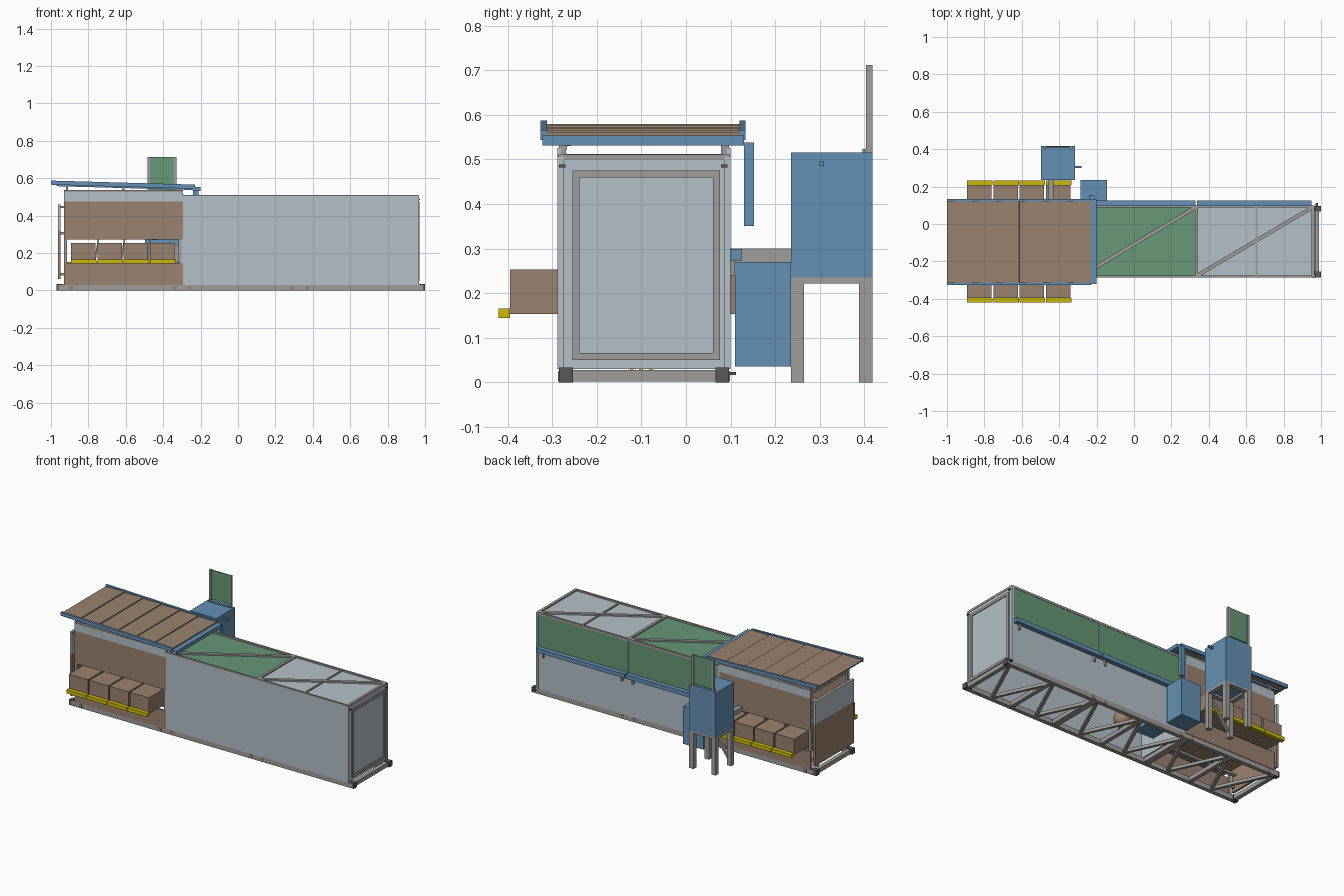
import bpy, bmesh, math
from mathutils import Vector, Matrix

if "Cube" in bpy.data.objects:
    bpy.data.objects.remove(bpy.data.objects["Cube"])


def material(name, rgb):
    m = bpy.data.materials.new(name)
    lin = [((c / 255 + 0.055) / 1.055) ** 2.4 if c > 10 else c / 3295 for c in rgb]
    m.diffuse_color = (*lin, 1)
    m.use_nodes = True
    m.node_tree.nodes["Principled BSDF"].inputs["Base Color"].default_value = m.diffuse_color
    return m


PALE = material("pale_grey", (180, 193, 200))
STEEL = material("steel_grey", (160, 158, 155))
BROWN = material("brown", (154, 130, 110))
BLUE = material("blue", (100, 144, 180))
GREEN = material("green", (102, 152, 118))
YELLOW = material("yellow", (206, 186, 5))
DARK = material("dark_grey", (88, 88, 88))


def make_object(name, bm, mat):
    me = bpy.data.meshes.new(name)
    bm.to_mesh(me)
    bm.free()
    me.materials.append(mat)
    ob = bpy.data.objects.new(name, me)
    bpy.context.collection.objects.link(ob)
    return ob


def box(name, xs, ys, zs, mat):
    bm = bmesh.new()
    size = [b - a for a, b in (xs, ys, zs)]
    mid = [(a + b) / 2 for a, b in (xs, ys, zs)]
    bmesh.ops.create_cube(bm, size=1, matrix=Matrix.Translation(mid) @ Matrix.Diagonal((*size, 1)))
    return make_object(name, bm, mat)


def beam(name, p, q, mat, w=0.016, h=0.016):
    p, q = Vector(p), Vector(q)
    d = (q - p).normalized()
    up = Vector((0, 0, 1)) if abs(d.z) < 0.9 else Vector((0, 1, 0))
    side = up.cross(d).normalized()
    up = d.cross(side)
    rot = Matrix((d, side, up)).transposed().to_4x4()
    bm = bmesh.new()
    bmesh.ops.create_cube(bm, size=1, matrix=Matrix.Translation((p + q) / 2) @ rot
                          @ Matrix.Diagonal(((q - p).length, w, h, 1)))
    return make_object(name, bm, mat)


Y0, Y1 = -0.285, 0.097      # container sides
XC, XE = -0.295, 0.963      # enclosed part
XL = -0.93                  # open end

# base frame with zigzag bracing and corner castings
for y in (Y0, Y1 - 0.025):
    box("base_rail", (-0.95, 0.98), (y, y + 0.025), (0, 0.03), STEEL)
for x in (-0.96, -0.64, -0.33, 0.0, 0.33, 0.65, 0.965):
    w = 0.04 if x in (-0.33, 0.33) else 0.025
    box("base_crossbeam", (x, x + w), (Y0, Y1), (0.002, 0.028), STEEL)
n = 12
for i in range(n):
    xa, xb = -0.94 + 1.9 * i / n, -0.94 + 1.9 * (i + 1) / n
    ya, yb = (Y0 + 0.02, Y1 - 0.02) if i % 2 else (Y1 - 0.02, Y0 + 0.02)
    beam("base_diagonal", (xa, ya, 0.016), (xb, yb, 0.016), STEEL, 0.018, 0.018)
for x in (-0.97, 0.963):
    for y in (Y0, Y1 - 0.031):
        box("corner_casting", (x, x + 0.037), (y, y + 0.031), (0, 0.033), DARK)
for x in (-0.9, -0.35, -0.27, 0.28, 0.36):
    for y in (Y0 - 0.002, Y1):
        box("base_lug", (x, x + 0.02), (y, y + 0.002), (0.003, 0.024), BROWN)
box("base_pin", (0.97, 0.985), (Y1, 0.112), (0.016, 0.023), DARK)

# enclosed part: walls, roof, end door
box("front_wall", (XC, XE), (Y0 - 0.002, Y0 + 0.008), (0.03, 0.505), PALE)
box("rear_wall_lower", (XC, XE), (Y1 - 0.008, Y1), (0.03, 0.285), PALE)
box("rear_wall_upper", (XC, XE), (Y1 - 0.008, Y1), (0.285, 0.497), GREEN)
box("partition", (XC, XC + 0.01), (Y0, Y1), (0.03, 0.505), PALE)
box("end_wall", (XE - 0.01, XE), (Y0, Y1), (0.03, 0.505), PALE)
box("roof_green", (XC, 0.333), (Y0, Y1), (0.494, 0.502), GREEN)
box("roof_pale", (0.333, XE), (Y0, Y1), (0.494, 0.502), PALE)
for y in (Y0 - 0.002, Y1 - 0.010):
    box("roof_rail", (XC, XE), (y, y + 0.012), (0.497, 0.511), STEEL)
for x in (XC, 0.325, XE - 0.014):
    box("roof_crossbeam", (x, x + 0.016), (Y0, Y1), (0.498, 0.511), STEEL)
box("roof_purlin", (0.65, 0.66), (Y0, Y1), (0.5, 0.508), STEEL)
beam("roof_brace", (-0.27, -0.27, 0.506), (0.33, 0.09, 0.506), STEEL, 0.02, 0.01)
beam("roof_brace", (0.34, -0.275, 0.506), (0.955, 0.09, 0.506), STEEL, 0.02, 0.01)
for y in (Y0 - 0.003, Y1 - 0.011):
    for x in (XC - 0.008, XE - 0.01):
        box("corner_post", (x, x + 0.014), (y, y + 0.014), (0.03, 0.506), PALE)
for y in (-0.255, 0.06):
    box("door_frame_side", (XE, XE + 0.008), (y, y + 0.016), (0.05, 0.475), STEEL)
for z in (0.05, 0.459):
    box("door_frame_bar", (XE, XE + 0.008), (-0.239, 0.06), (z, z + 0.016), STEEL)
box("door_leaf", (XE, XE + 0.003), (-0.239, 0.06), (0.066, 0.459), PALE)
for y in (-0.285, 0.078):
    box("door_stop", (XE, XE + 0.01), (y, y + 0.015), (0.482, 0.488), DARK)
box("rear_seam", (0.33, 0.335), (Y1, Y1 + 0.003), (0.3, 0.497), PALE)
# rear gutter in two lengths with brackets
for a, b in ((-0.2, 0.33), (0.336, 0.95)):
    box("rear_gutter", (a, b), (Y1, 0.126), (0.273, 0.299), BLUE)
    for x in (a + 0.03, b - 0.04):
        box("gutter_bracket", (x, x + 0.01), (Y1, 0.11), (0.24, 0.273), STEEL)

# open part: side panels around the loading slot
for y in (Y0 - 0.003, Y1 - 0.005):
    ys = (y, y + 0.008)
    box("lower_side_panel", (XL, XC), ys, (0.03, 0.143), BROWN)
    box("upper_side_panel", (XL, XC), ys, (0.272, 0.475), BROWN)
    box("top_side_panel", (XL, XC), ys, (0.475, 0.525), PALE)
for y in (Y0, Y1 - 0.018):
    box("top_side_rail", (XL, XC), (y, y + 0.018), (0.522, 0.536), STEEL)
    for x in (XL, XC - 0.018):
        box("slot_post", (x, x + 0.016), (y, y + 0.016), (0.03, 0.53), STEEL)
    for i in range(1, 4):
        x = -0.895 + 0.1395 * i
        beam("slot_strut", (x - 0.01, y + 0.01, 0.15), (x + 0.01, y + 0.01, 0.28), STEEL, 0.008, 0.008)
box("end_crossbeam", (XL, XL + 0.016), (Y0, Y1), (0.495, 0.512), STEEL)
box("end_panel_lower", (-0.962, -0.948), (Y0, Y1), (0.06, 0.32), BROWN)
box("end_panel_upper", (-0.962, -0.948), (Y0, Y1), (0.32, 0.46), PALE)
for y in (Y0 + 0.01, Y1 - 0.02):
    for z in (0.08, 0.3, 0.44):
        box("end_panel_hinge", (-0.95, XL), (y, y + 0.01), (z, z + 0.012), STEEL)

# stored crates on both sides with yellow edge bars
for i in range(4):
    x = -0.893 + 0.1405 * i
    for a, b, c in ((-0.395, -0.11, -0.42), (-0.08, 0.208, 0.208)):
        box("crate", (x, x + 0.132), (a, b), (0.153, 0.253), BROWN)
        box("crate_edge_bar", (x, x + 0.137), (c, c + 0.025), (0.144, 0.166), YELLOW)
for y in (-0.25, 0.05):
    box("crate_runner", (XL, XC), (y, y + 0.02), (0.14, 0.153), STEEL)

# sloped shed roof made of overlapping sheets
def roof_z(x):
    return 0.576 - 0.028 * (x + 1)


sheets = 6
step = 0.765 / sheets
for i in range(sheets):
    a = -1 + i * step
    b = a + step
    beam("roof_sheet", (a, -0.097, roof_z(a) - 0.003), (b + 0.004, -0.097, roof_z(b) + 0.003),
         BROWN, 0.44, 0.008)
for y in (-0.319, 0.127):
    beam("shed_roof_edge", (-1, y, roof_z(-1)), (-0.23, y, roof_z(-0.23)), BLUE, 0.014, 0.022)
for y in (-0.27, 0.078):
    for x in (-0.92, -0.62, -0.32):
        box("shed_roof_post", (x, x + 0.012), (y, y + 0.012), (0.53, roof_z(x)), STEEL)
    beam("shed_roof_rafter", (-0.97, y, roof_z(-0.97) - 0.012), (-0.24, y, roof_z(-0.24) - 0.012), BLUE, 0.012, 0.012)
box("roof_end_gutter", (-0.235, -0.2), (-0.322, 0.13), (0.531, 0.554), BLUE)
box("downpipe", (-0.24, -0.212), (0.13, 0.153), (0.35, 0.538), BLUE)

# cabinet beside the container and tank inside
box("side_cabinet", (-0.285, -0.145), (0.11, 0.235), (0.035, 0.27), BLUE)
box("inner_cabinet", (-0.27, -0.14), (-0.16, -0.03), (0.1, 0.25), BLUE)
bm = bmesh.new()
bmesh.ops.create_uvsphere(bm, u_segments=20, v_segments=12, radius=0.05,
                          matrix=Matrix.Translation((0, -0.1, 0.1)))
for f in bm.faces:
    f.smooth = True
make_object("tank", bm, BROWN)
for k in range(3):
    t = math.tau * k / 3
    x, y = 0.025 * math.cos(t), -0.1 + 0.025 * math.sin(t)
    box("tank_leg", (x - 0.004, x + 0.004), (y - 0.004, y + 0.004), (0.02, 0.07), YELLOW)

# raised tower: body, braced legs, sign board, spout and chute
TX, TY = (-0.498, -0.315), (0.235, 0.418)
box("tower_body", TX, TY, (0.235, 0.515), BLUE)
for x in (TX[0], TX[1] - 0.03):
    for y in (TY[0], TY[1] - 0.03):
        box("tower_leg", (x, x + 0.03), (y, y + 0.03), (0, 0.235), STEEL)
    box("tower_leg_beam", (x, x + 0.03), TY, (0.222, 0.236), STEEL)
for y in (TY[0], TY[1] - 0.03):
    box("tower_leg_beam", TX, (y, y + 0.03), (0.222, 0.236), STEEL)
beam("tower_brace", (TX[0] + 0.02, 0.25, 0.03), (TX[1] - 0.02, 0.25, 0.22), STEEL, 0.014, 0.014)
for x in (-0.484, -0.344):
    box("sign_post", (x, x + 0.014), (0.404, 0.418), (0.515, 0.712), STEEL)
box("sign_board", (-0.47, -0.344), (0.408, 0.414), (0.53, 0.712), GREEN)
box("sign_foot", (-0.484, -0.33), (0.396, 0.418), (0.515, 0.523), BLUE)
box("tower_spout", (-0.315, -0.28), (0.299, 0.31), (0.485, 0.496), BLUE)
box("tower_chute", (-0.46, -0.43), (Y1, 0.235), (0.27, 0.3), STEEL)
